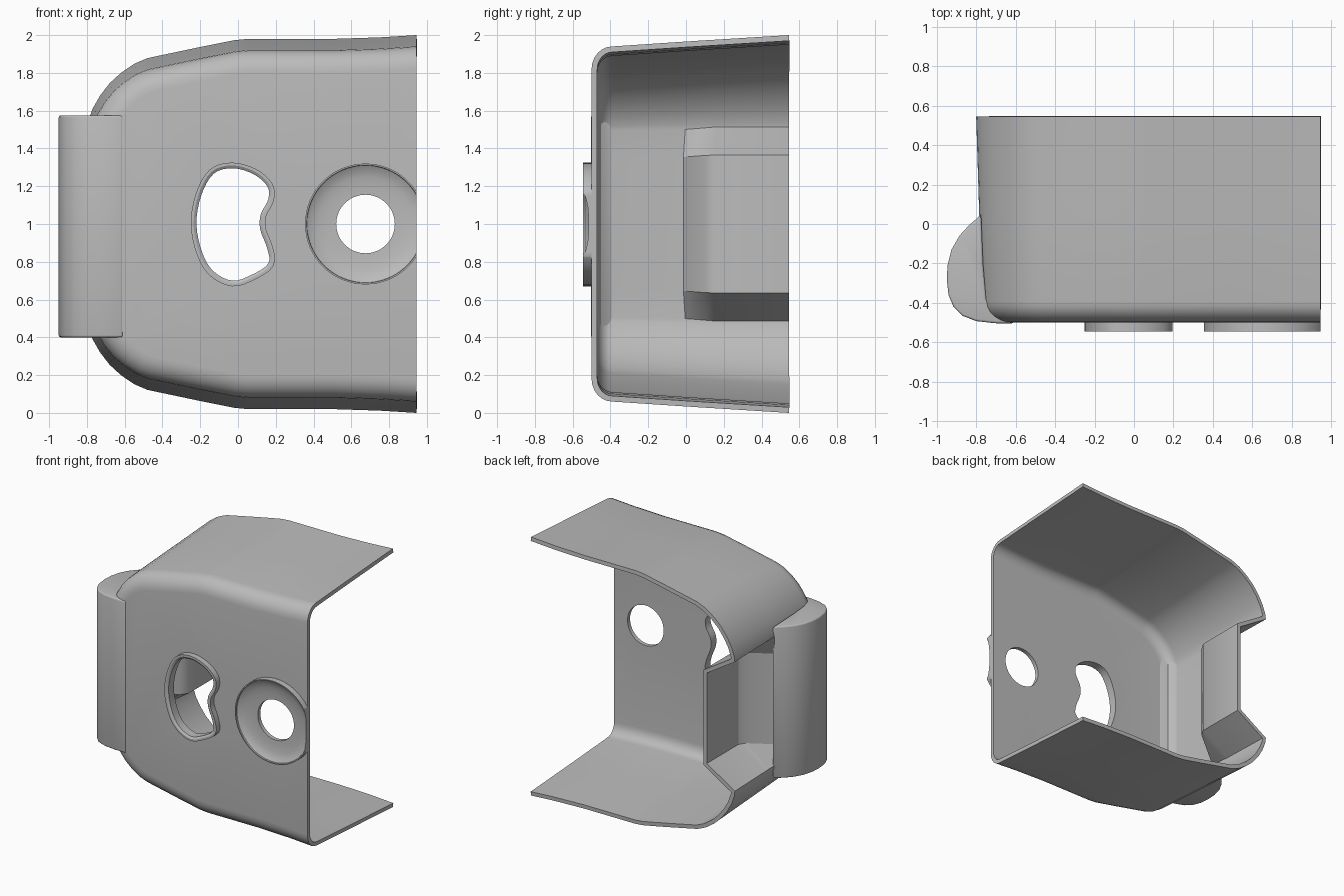
import bpy, bmesh, math
from mathutils import Vector

if "Cube" in bpy.data.objects:
    bpy.data.objects.remove(bpy.data.objects["Cube"], do_unlink=True)

grey = bpy.data.materials.new("plain_grey")
grey.use_nodes = True
GREY = (0.5, 0.5, 0.5, 1)
grey.diffuse_color = GREY
grey.node_tree.nodes["Principled BSDF"].inputs["Base Color"].default_value = GREY

END = 0.945          # open side of the cover
BACK, FRONT = 0.545, -0.5


def make(name, bm):
    bmesh.ops.recalc_face_normals(bm, faces=bm.faces)
    mesh = bpy.data.meshes.new(name)
    bm.to_mesh(mesh)
    bm.free()
    ob = bpy.data.objects.new(name, mesh)
    bpy.context.collection.objects.link(ob)
    mesh.materials.append(grey)
    return ob


def activate(ob):
    bpy.ops.object.select_all(action='DESELECT')
    ob.select_set(True)
    bpy.context.view_layer.objects.active = ob


def apply_mod(ob, kind, **settings):
    mod = ob.modifiers.new(kind.lower(), kind)
    for key, value in settings.items():
        setattr(mod, key, value)
    activate(ob)
    bpy.ops.object.modifier_apply(modifier=mod.name)


def cut(ob, cutter):
    apply_mod(ob, 'BOOLEAN', object=cutter, operation='DIFFERENCE', solver='EXACT')
    bpy.data.objects.remove(cutter, do_unlink=True)


def smooth(ob, angle=32):
    activate(ob)
    bpy.ops.object.shade_smooth_by_angle(angle=math.radians(angle))


def loft(name, rings, closed_ring=False, cap=False, close_loft=False):
    """Skin a list of rings of 3D points."""
    bm = bmesh.new()
    rows = [[bm.verts.new(p) for p in ring] for ring in rings]
    n = len(rows[0])
    pairs = list(zip(rows, rows[1:])) + ([(rows[-1], rows[0])] if close_loft else [])
    for a, b in pairs:
        for i in range(n if closed_ring else n - 1):
            j = (i + 1) % n
            bm.faces.new((a[i], a[j], b[j], b[i]))
    if cap:
        bm.faces.new(rows[-1])
        if closed_ring:
            bm.faces.new(rows[0])
    return make(name, bm)


def spline(points, steps=4):
    """Closed smooth loop through 2D points."""
    out, n = [], len(points)
    P = [Vector(p) for p in points]
    for i in range(n):
        a, b, c, d = (P[(i + k - 1) % n] for k in range(4))
        for s in range(steps):
            t = s / steps
            out.append(0.5 * (2 * b + (c - a) * t + (2 * a - 5 * b + 4 * c - d) * t * t
                              + (3 * b - a - 3 * c + d) * t ** 3))
    return out


def offset(loop, dist, closed=True):
    """Shift a 2D line along its left-hand normals."""
    out, n = [], len(loop)
    for i, p in enumerate(loop):
        a = loop[(i - 1) % n] if closed or i else p
        b = loop[(i + 1) % n] if closed or i < n - 1 else p
        t = (b - a).normalized()
        out.append(p + Vector((-t.y, t.x)) * dist)
    return out


# --- Cover: C-shaped outline, mirrored about mid height, lofted front to back
upper = [(END, 2.0), (0.75, 1.988), (0.5, 1.98), (0.05, 1.98), (-0.02, 1.973), (-0.2, 1.937),
         (-0.48, 1.878), (-0.55, 1.848), (-0.62, 1.8), (-0.68, 1.745), (-0.73, 1.68),
         (-0.77, 1.61), (-0.795, 1.54), (-0.8, 1.5), (-0.8, 1.35)]
outline = [Vector(p) for p in upper] + [Vector((x, 2 - z)) for x, z in reversed(upper)]
notch = (len(upper) - 1, len(upper))


def cover_ring(y, draft, inset, pull):
    ring = []
    for i, (p, q) in enumerate(zip(outline, offset(outline, 1, closed=False))):
        n = q - p
        x = p.x + n.x * (draft * 0.5 + inset)
        z = p.y + n.y * (draft + inset)
        if i in notch:
            x += (-0.56 - x) * pull
        if i in (0, len(outline) - 1):
            x = END
        ring.append((x, y, z))
    return ring


R = 0.11
rings = [cover_ring(BACK, 0, 0, 1), cover_ring(0.16, 0.024, 0, 1),
         cover_ring(0.11, 0.027, 0, 0.86), cover_ring(0.0, 0.034, 0, 0)]
for k in range(7):
    a = math.pi / 2 * k / 6
    rings.append(cover_ring(FRONT + R * (1 - math.sin(a)), 0.06, 0.12 * (1 - math.cos(a)), 0))
cover = loft("cover", rings, cap=True)
apply_mod(cover, 'SOLIDIFY', thickness=0.03, offset=-1, use_even_offset=True)

# --- Kidney-shaped opening and its raised rim
kidney = spline([(-0.03, 1.295), (0.08, 1.265), (0.155, 1.2), (0.16, 1.13), (0.12, 1.05),
                 (0.118, 0.97), (0.155, 0.87), (0.16, 0.79), (0.07, 0.73), (-0.03, 0.7),
                 (-0.13, 0.75), (-0.19, 0.85), (-0.22, 1.0), (-0.195, 1.15), (-0.13, 1.265)])


def at(loop, y):
    return [(p.x, y, p.y) for p in loop]


cut(cover, loft("cutter", [at(kidney, -0.7), at(kidney, -0.3)], closed_ring=True, cap=True))
mid, outer = offset(kidney, 0.015), offset(kidney, 0.03)
kidney_rim = loft("kidney_rim", [at(kidney, -0.475), at(kidney, -0.535), at(mid, -0.545),
                                 at(outer, -0.545), at(outer, -0.475)],
                  closed_ring=True, close_loft=True)
smooth(kidney_rim)


# --- Round hole with a shallow dish and thin raised rim
def circle(r, y):
    return [(0.675 + r * math.cos(2 * math.pi * i / 64), y,
             1 + r * math.sin(2 * math.pi * i / 64)) for i in range(64)]


cut(cover, loft("cutter", [circle(0.155, -0.7), circle(0.155, -0.3)], closed_ring=True, cap=True))
dish = [(0.155, -0.48), (0.155, -0.501), (0.2, -0.503), (0.25, -0.51), (0.285, -0.52),
        (0.31, -0.535), (0.312, -0.545), (0.32, -0.545), (0.32, -0.48)]
round_rim = loft("round_rim", [circle(r, y) for r, y in dish], closed_ring=True, close_loft=True)
bm = bmesh.new()
bmesh.ops.create_cube(bm, size=1)
bmesh.ops.translate(bm, verts=bm.verts, vec=(END + 0.5, -0.5, 1))
cut(round_rim, make("cutter", bm))
smooth(round_rim)
smooth(cover)

# --- Hinge bulge on the closed side
section = [(-0.775, 0.05), (-0.80, 0.025), (-0.835, -0.005), (-0.885, -0.06), (-0.925, -0.13),
           (-0.945, -0.21), (-0.949, -0.28), (-0.94, -0.36), (-0.915, -0.42), (-0.87, -0.465),
           (-0.8, -0.492), (-0.705, -0.503), (-0.61, -0.504), (-0.61, -0.482), (-0.7, -0.45),
           (-0.75, -0.38), (-0.765, -0.2)]
bulge = loft("hinge_bulge", [[(x, y, z) for x, y in section] for z in (0.4, 1.575)],
             closed_ring=True, cap=True)
apply_mod(bulge, 'BEVEL', width=0.02, segments=3, limit_method='ANGLE',
          angle_limit=math.radians(60))
smooth(bulge)
